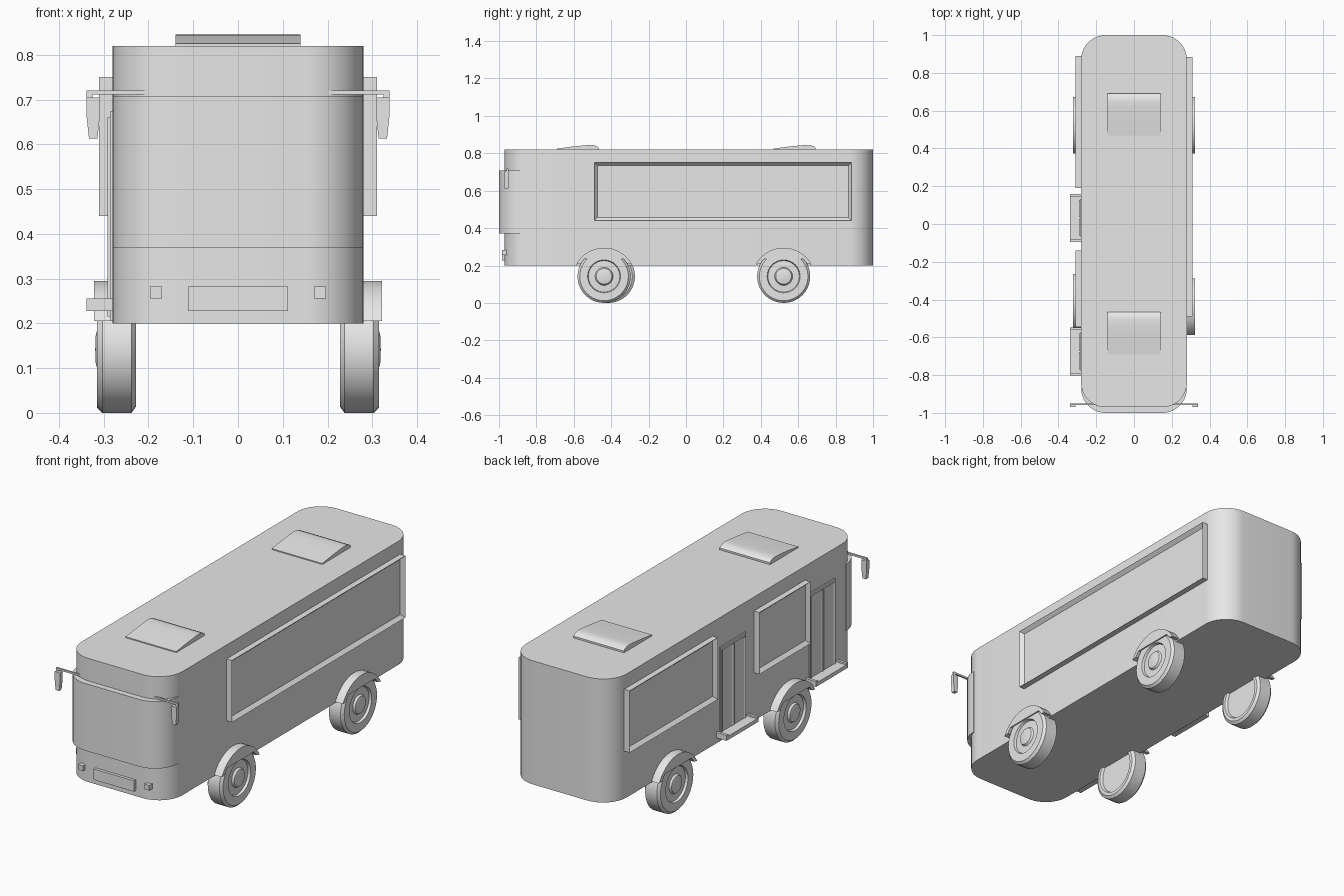
import bpy, bmesh
from math import cos, sin, pi, tau, asin
from mathutils import Vector

cube = bpy.data.objects.get("Cube")
if cube:
    bpy.data.objects.remove(cube, do_unlink=True)

grey = bpy.data.materials.new("plain_grey")
grey.use_nodes = True
COLOUR = (0.8, 0.8, 0.8, 1)
grey.diffuse_color = COLOUR
grey.node_tree.nodes["Principled BSDF"].inputs["Base Color"].default_value = COLOUR


def finish(name, bm):
    bmesh.ops.recalc_face_normals(bm, faces=bm.faces[:])
    for f in bm.faces:
        f.smooth = True
    for e in bm.edges:
        e.smooth = e.calc_face_angle(0) < 0.55
    mesh = bpy.data.meshes.new(name)
    bm.to_mesh(mesh)
    bm.free()
    mesh.materials.append(grey)
    obj = bpy.data.objects.new(name, mesh)
    bpy.context.collection.objects.link(obj)
    return obj


def prism_mesh(points, lo, hi, axis):
    """Extrude a 2D outline along an axis from lo to hi."""
    place = {"x": lambda a, b, t: (t, a, b),
             "y": lambda a, b, t: (a, t, b),
             "z": lambda a, b, t: (a, b, t)}[axis]
    bm = bmesh.new()
    face = bm.faces.new([bm.verts.new(place(a, b, lo)) for a, b in points])
    out = bmesh.ops.extrude_face_region(bm, geom=[face], use_keep_orig=True)
    verts = [g for g in out["geom"] if isinstance(g, bmesh.types.BMVert)]
    bmesh.ops.translate(bm, verts=verts, vec=Vector(place(0, 0, hi - lo)))
    bmesh.ops.recalc_face_normals(bm, faces=bm.faces[:])
    return bm


def prism(name, points, lo, hi, axis):
    return finish(name, prism_mesh(points, lo, hi, axis))


def rect(a0, a1, b0, b1):
    return [(a0, b0), (a1, b0), (a1, b1), (a0, b1)]


def box(name, x0, x1, y0, y1, z0, z1):
    return prism(name, rect(x0, x1, y0, y1), z0, z1, "z")


def framed_panel(name, side, x0, x1, y0, y1, z0, z1, border, depth):
    """Side panel whose outward face is inset and sunk."""
    bm = prism_mesh(rect(y0, y1, z0, z1), side * x0, side * x1, "x")
    face = next(f for f in bm.faces if f.normal.x * side > 0.9)
    bmesh.ops.inset_individual(bm, faces=[face], thickness=border)
    bmesh.ops.translate(bm, verts=face.verts[:], vec=(-side * depth, 0, 0))
    return finish(name, bm)


def arc(cx, cy, r, start, end, n=12):
    return [(cx + r * cos(start + (end - start) * i / n),
             cy + r * sin(start + (end - start) * i / n)) for i in range(n + 1)]


# Body shell with rounded corners in plan
W, R, FRONT, BACK = 0.28, 0.13, -0.97, 1.0
IN = W - R
front_arcs = arc(-IN, FRONT + R, R, pi, 1.5 * pi) + arc(IN, FRONT + R, R, 1.5 * pi, tau)
back_arcs = arc(IN, BACK - R, R, 0, pi / 2) + arc(-IN, BACK - R, R, pi / 2, pi)
prism("body", front_arcs + back_arcs, 0.20, 0.82, "z")

# Wraparound windscreen stepping forward of the body
prism("windscreen", [(x, y - 0.03) for x, y in front_arcs], 0.37, 0.707, "z")

# Front plate and lamps
box("number_plate", -0.112, 0.112, -0.985, -0.96, 0.228, 0.282)
for s, label in ((1, "left"), (-1, "right")):
    box(label + "_headlamp", s * 0.17, s * 0.197, -0.985, -0.93, 0.256, 0.282)

# Roof hatches: wedge rising to a rounded rear lip
HATCH = [(-0.112, 0.815), (-0.112, 0.825), (-0.03, 0.836), (0.04, 0.843),
         (0.07, 0.845), (0.088, 0.843), (0.105, 0.836), (0.112, 0.829), (0.112, 0.815)]
for y, label in ((-0.578, "front"), (0.58, "rear")):
    prism(label + "_roof_hatch", [(y + a, z) for a, z in HATCH], -0.14, 0.14, "x")

# Side windows
for name, side, y0, y1 in (("left_long_window", 1, -0.49, 0.885),
                           ("right_rear_window", -1, 0.19, 0.89),
                           ("right_front_window", -1, -0.545, -0.14)):
    framed_panel(name, side, 0.27, 0.31, y0, y1, 0.44, 0.75, 0.023, 0.018)

# Double doors with a step below each
for y, label in ((0.033, "rear"), (-0.675, "front")):
    box(label + "_door_frame", -0.286, -0.27, y - 0.1, y + 0.1, 0.205, 0.673)
    for s, leaf in ((-1, "front"), (1, "back")):
        a, b = sorted((y + s * 0.003, y + s * 0.094))
        framed_panel(f"{label}_door_{leaf}_leaf", -1, 0.27, 0.291, a, b,
                     0.215, 0.66, 0.018, 0.008)
    box(label + "_door_step", -0.338, -0.27, y - 0.127, y + 0.127, 0.228, 0.247)
    for s, end in ((-1, "front"), (1, "back")):
        a, b = sorted((y + s * 0.113, y + s * 0.127))
        box(f"{label}_step_{end}_lip", -0.338, -0.27, a, b, 0.24, 0.255)

# Wheels: turned profile of (x, radius), with crescent mudguards
TYRE = [(0.24, 0), (0.24, 0.105), (0.228, 0.112), (0.228, 0.128), (0.238, 0.142),
        (0.303, 0.142), (0.315, 0.13), (0.315, 0.088), (0.303, 0.084),
        (0.305, 0.048), (0.315, 0.042), (0.318, 0.03), (0.319, 0)]


def wheel(name, side, y):
    bm = bmesh.new()
    verts = [bm.verts.new((side * x, y, 0.142 + r)) for x, r in TYRE]
    edges = [bm.edges.new(pair) for pair in zip(verts, verts[1:])]
    bmesh.ops.spin(bm, geom=verts + edges, cent=(0, y, 0.142), axis=(1, 0, 0),
                   angle=tau, steps=40, use_duplicate=False)
    bmesh.ops.remove_doubles(bm, verts=bm.verts[:], dist=0.0002)
    finish(name, bm)


def mudguard(name, side, y):
    half = asin(0.15 / 0.17)
    outer = arc(y, 0.125, 0.17, pi / 2 - half, pi / 2 + half, 20)
    inner = [(y - 0.125, 0.21), (y - 0.105, 0.235), (y + 0.105, 0.235), (y + 0.125, 0.21)]
    prism(name, outer + inner, side * 0.27, side * 0.322, "x")


for side, y, label in ((1, -0.438, "front_left"), (-1, -0.415, "front_right"),
                       (1, 0.522, "rear_left"), (-1, 0.522, "rear_right")):
    wheel(label + "_wheel", side, y)
    mudguard(label + "_mudguard", side, y)

# Mirrors on thin arms
for s, label in ((1, "left"), (-1, "right")):
    box(label + "_mirror_arm", s * 0.2, s * 0.338, -0.959, -0.95, 0.711, 0.72)
    box(label + "_mirror_stem", s * 0.325, s * 0.338, -0.959, -0.95, 0.69, 0.712)
    head = [(0.309, 0.705), (0.338, 0.705), (0.338, 0.66), (0.333, 0.613),
            (0.314, 0.613), (0.309, 0.66)]
    prism(label + "_mirror_head", [(s * x, z) for x, z in head], -0.97, -0.95, "y")
